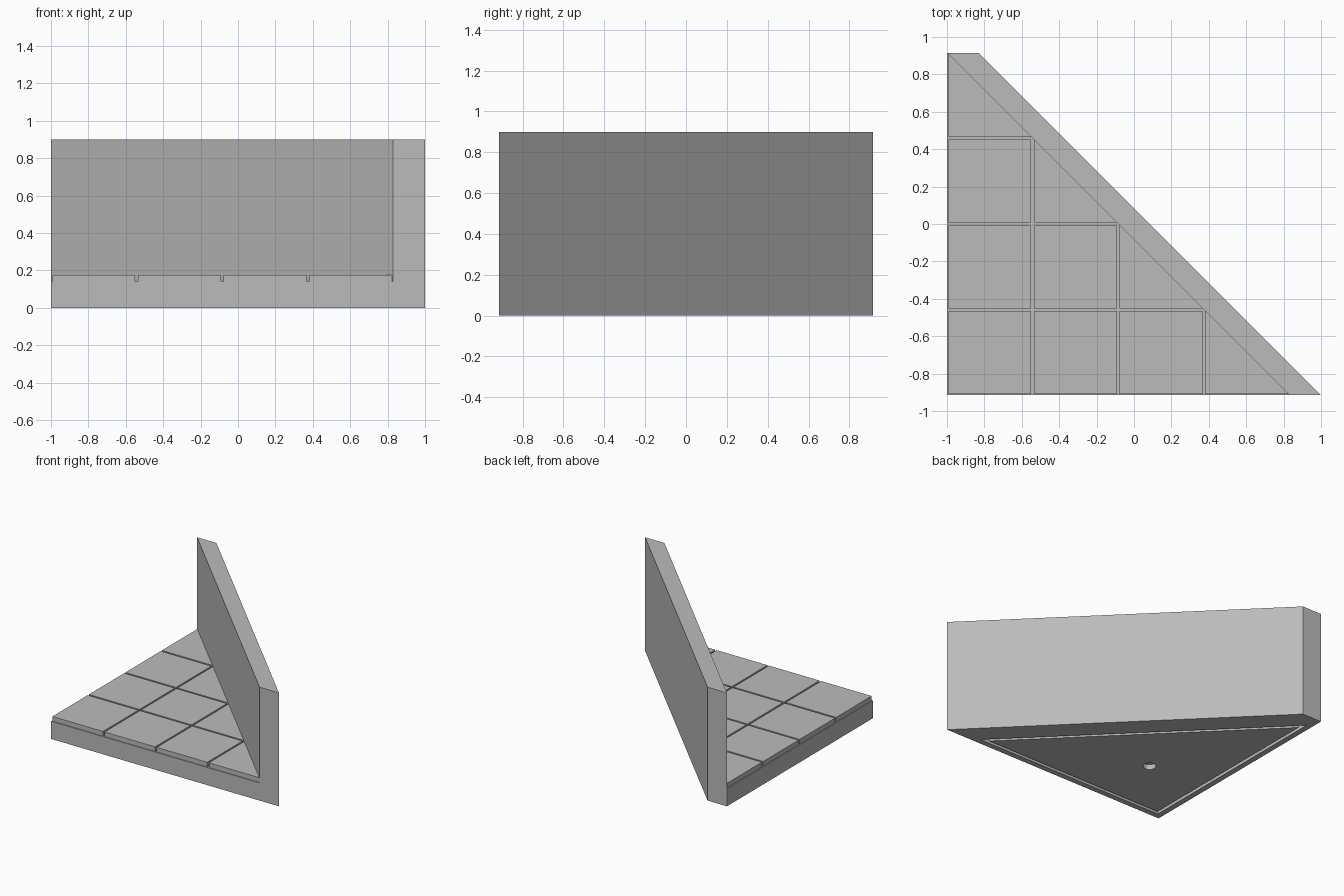
import bpy
import bmesh
from math import sqrt

if "Cube" in bpy.data.objects:
    bpy.data.objects.remove(bpy.data.objects["Cube"])

X0, Y0 = -1.0, -0.915      # square corner of the floor
LEG = 1.83                 # length of both floor legs
WALL = 0.17                # wall thickness along x
FLOOR, TILE_TOP, TOP = 0.14, 0.177, 0.9
GAP = 0.007                # half of a tile joint

stone = bpy.data.materials.new("stone_grey")
stone.use_nodes = True
stone.diffuse_color = (0.5, 0.5, 0.5, 1)
stone.node_tree.nodes["Principled BSDF"].inputs["Base Color"].default_value = stone.diffuse_color


def finish(bm, name):
    bmesh.ops.recalc_face_normals(bm, faces=bm.faces)
    mesh = bpy.data.meshes.new(name)
    bm.to_mesh(mesh)
    bm.free()
    mesh.materials.append(stone)
    obj = bpy.data.objects.new(name, mesh)
    bpy.context.collection.objects.link(obj)
    return obj


def raise_faces(bm, faces, height):
    """Extrude faces upward and return the new top faces."""
    new = bmesh.ops.extrude_face_region(bm, geom=faces)["geom"]
    verts = [g for g in new if isinstance(g, bmesh.types.BMVert)]
    bmesh.ops.translate(bm, verts=verts, vec=(0, 0, height))
    return [g for g in new if isinstance(g, bmesh.types.BMFace)]


def prism(bm, outline, z0, z1):
    face = bm.faces.new([bm.verts.new((x, y, z0)) for x, y in outline])
    raise_faces(bm, [face], z1 - z0)


def inset_triangle(d):
    far = LEG - d * (1 + sqrt(2))
    return [(X0 + d, Y0 + d), (X0 + far, Y0 + d), (X0 + d, Y0 + far)]


def cut(target, cutter):
    mod = target.modifiers.new("cut", "BOOLEAN")
    mod.operation, mod.solver, mod.object = "DIFFERENCE", "EXACT", cutter
    bpy.context.view_layer.update()
    evaluated = target.evaluated_get(bpy.context.evaluated_depsgraph_get())
    mesh = bpy.data.meshes.new_from_object(evaluated)
    target.modifiers.clear()
    target.data = mesh
    bpy.data.objects.remove(cutter)


# Floor slab and diagonal wall in one solid
bm = bmesh.new()
corner, right, back, wall_right, wall_back = [
    bm.verts.new((X0 + x, Y0 + y, 0)) for x, y in
    ((0, 0), (LEG, 0), (0, LEG), (LEG + WALL, 0), (WALL, LEG))]
slab = bm.faces.new((corner, right, back))
strip = bm.faces.new((right, wall_right, wall_back, back))
tops = raise_faces(bm, [slab, strip], FLOOR)
wall_top = max(tops, key=lambda f: len(f.verts))
raise_faces(bm, [wall_top], TOP - FLOOR)
bmesh.ops.recalc_face_normals(bm, faces=bm.faces)
bmesh.ops.dissolve_limit(bm, angle_limit=0.01, verts=bm.verts, edges=bm.edges)
base = finish(bm, "floor_and_wall")

# Triangular groove in the underside
DEPTH = 0.04
bm = bmesh.new()
outer = [bm.verts.new((x, y, -0.05)) for x, y in inset_triangle(0.045)]
inner = [bm.verts.new((x, y, -0.05)) for x, y in inset_triangle(0.07)]
ring = [bm.faces.new((outer[i], outer[(i + 1) % 3], inner[(i + 1) % 3], inner[i]))
        for i in range(3)]
raise_faces(bm, ring, 0.05 + DEPTH)
cut(base, finish(bm, "groove_cutter"))

# Round socket at the middle of the triangle
bm = bmesh.new()
bmesh.ops.create_cone(bm, cap_ends=True, segments=32, radius1=0.047, radius2=0.047, depth=2 * DEPTH)
middle = LEG * (1 - sqrt(0.5))
bmesh.ops.translate(bm, verts=bm.verts, vec=(X0 + middle, Y0 + middle, 0))
cut(base, finish(bm, "socket_cutter"))

# Square tiles, halved along the wall
bm = bmesh.new()
PITCH = LEG / 4
for i in range(4):
    for j in range(4 - i):
        x0, x1 = X0 + i * PITCH + GAP, X0 + (i + 1) * PITCH - GAP
        y0, y1 = Y0 + j * PITCH + GAP, Y0 + (j + 1) * PITCH - GAP
        if i + j < 3:
            outline = [(x0, y0), (x1, y0), (x1, y1), (x0, y1)]
        else:
            side = PITCH - 2 * GAP
            outline = [(x0, y0), (x0 + side, y0), (x0, y0 + side)]
        prism(bm, outline, FLOOR, TILE_TOP)
finish(bm, "floor_tiles")
